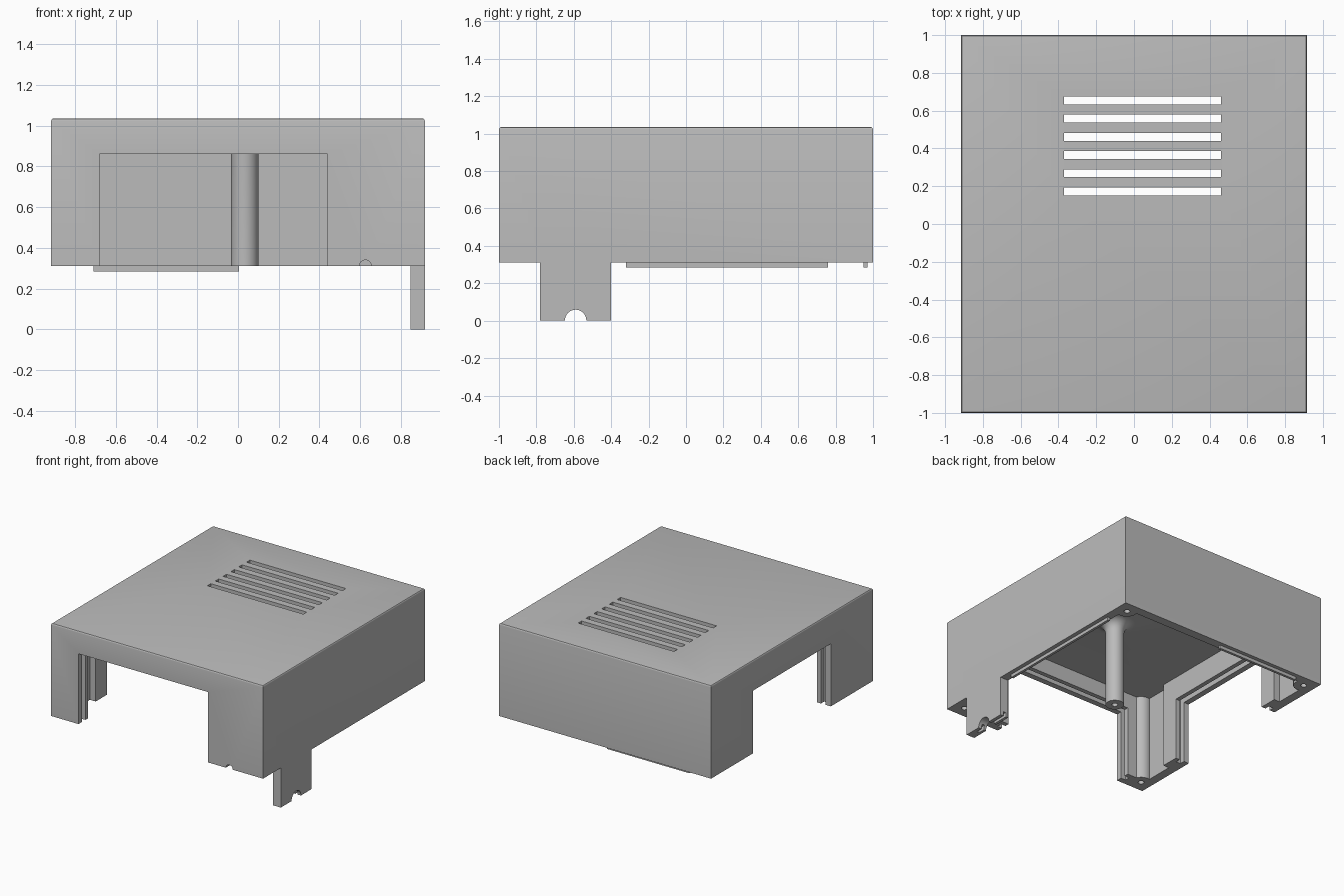
import bpy, bmesh, math

if "Cube" in bpy.data.objects:
    bpy.data.objects.remove(bpy.data.objects["Cube"], do_unlink=True)

grey = bpy.data.materials.new("plain grey")
grey.use_nodes = True
tone = (0.5, 0.5, 0.5, 1)
grey.diffuse_color = tone
grey.node_tree.nodes["Principled BSDF"].inputs["Base Color"].default_value = tone

BASE, TOP, CEIL = 0.31, 1.035, 0.98
HX, HY, WALL, PAD = 0.917, 1.0, 0.07, 0.12


def make(name, bm):
    mesh = bpy.data.meshes.new(name)
    bmesh.ops.recalc_face_normals(bm, faces=bm.faces)
    bm.to_mesh(mesh)
    bm.free()
    mesh.materials.append(grey)
    obj = bpy.data.objects.new(name, mesh)
    bpy.context.collection.objects.link(obj)
    return obj


def box(name, x, y, z, bevel_top=0):
    bm = bmesh.new()
    bmesh.ops.create_cube(bm, size=1)
    for v in bm.verts:
        v.co = [a[0] + (c + 0.5) * (a[1] - a[0]) for c, a in zip(v.co, (x, y, z))]
    if bevel_top:
        edges = [e for e in bm.edges if all(v.co.z > z[1] - 0.001 for v in e.verts)]
        bmesh.ops.bevel(bm, geom=edges, offset=bevel_top, segments=3,
                        profile=0.5, affect='EDGES')
    return make(name, bm)


def lathe(name, profile, x=0, y=0, steps=32, axis='Z', z=0):
    bm = bmesh.new()
    rings = []
    for r, h in profile:
        ring = []
        for i in range(steps):
            a = 2 * math.pi * i / steps
            u, w = r * math.cos(a), r * math.sin(a)
            off = {'X': (h, u, w), 'Y': (u, h, w), 'Z': (u, w, h)}[axis]
            ring.append(bm.verts.new((x + off[0], y + off[1], z + off[2])))
        rings.append(ring)
    for a, b in zip(rings, rings[1:]):
        for i in range(steps):
            j = (i + 1) % steps
            bm.faces.new((a[i], a[j], b[j], b[i]))
    bm.faces.new(rings[0])
    bm.faces.new(rings[-1])
    return make(name, bm)


def combine(target, other, operation):
    mod = target.modifiers.new(operation, 'BOOLEAN')
    mod.operation, mod.object, mod.solver = operation, other, 'EXACT'
    bpy.context.view_layer.update()
    graph = bpy.context.evaluated_depsgraph_get()
    mesh = bpy.data.meshes.new_from_object(target.evaluated_get(graph))
    target.modifiers.clear()
    target.data = mesh
    bpy.data.objects.remove(other, do_unlink=True)


# Open-bottomed cover
shell = box("cover_shell", (-HX, HX), (-HY, HY), (BASE, TOP), 0.012)
combine(shell, box("cavity", (WALL - HX, HX - WALL), (WALL - HY, HY - WALL),
                   (0, CEIL)), 'DIFFERENCE')

# Thick frames around the two openings, the side tab and the locating lips
front, side = (-0.68, 0.44), (-0.48, 0.48)
for part in (
    box("front_frame", (front[0] - 0.14, front[1] + 0.14), (0.02 - HY, PAD - HY), (BASE, CEIL + 0.01)),
    box("side_frame", (0.02 - HX, PAD - HX), (side[0] - 0.14, side[1] + 0.14), (BASE, CEIL + 0.01)),
    box("side_tab", (HX - WALL, HX), (-0.78, -0.4), (0, BASE + 0.1)),
    box("side_lip", (0.865, 0.885), (-0.32, 0.76), (0.285, BASE + 0.05)),
    box("back_lip", (-0.71, 0.005), (0.95, 0.97), (0.285, BASE + 0.05)),
):
    combine(shell, part, 'UNION')

# Corner screw bosses
corners = [(sx * 0.83, sy * 0.91) for sx in (-1, 1) for sy in (-1, 1)]
for x, y in corners:
    combine(shell, lathe("boss", [(0.075, BASE), (0.075, CEIL + 0.02)], x, y), 'UNION')

# Central post flaring into the ceiling
flare = [(0.067 + 0.08 * (1 - math.cos(t)), 0.9 + 0.08 * math.sin(t))
         for t in [math.pi / 2 * i / 6 for i in range(7)]]
post = [(0.067, BASE)] + flare + [(0.147, CEIL + 0.02)]
combine(shell, lathe("post", post, 0.033, -0.176), 'UNION')

# Openings, with a panel groove running round each
cuts = []
for grow, d0, d1 in ((0, -0.1, 0.2), (0.04, 0.045, 0.085)):
    cuts.append(box("front_cut", (front[0] - grow, front[1] + grow),
                    (d0 - HY, d1 - HY), (0, 0.86 + grow)))
    cuts.append(box("side_cut", (d0 - HX, d1 - HX),
                    (side[0] - grow, side[1] + grow), (0, 0.8 + grow)))

# Vent slots
for i in range(6):
    y = 0.172 + 0.0965 * i
    cuts.append(box("vent", (-0.37, 0.46), (y - 0.021, y + 0.021), (0.9, 1.2)))

# Screw holes, cable notches and the slot under the tab
for x, y in corners + [(0.033, -0.176)]:
    cuts.append(lathe("screw_hole", [(0.022, 0.2), (0.022, 0.6)], x, y, 16))
cuts.append(lathe("cable_notch", [(0.03, -0.1), (0.03, 0.2)], 0.625, -HY, 24, 'Y', BASE))
cuts.append(lathe("tab_notch", [(0.057, -0.2), (0.057, 0.1)], HX, -0.59, 32, 'X', 0.002))
cuts.append(box("tab_slot", (0.868, 0.89), (-0.7, -0.3), (-0.1, 0.035)))
for cut in cuts:
    combine(shell, cut, 'DIFFERENCE')

# Smooth round parts, crisp edges
bpy.ops.object.select_all(action='DESELECT')
shell.select_set(True)
bpy.context.view_layer.objects.active = shell
bpy.ops.object.shade_smooth_by_angle(angle=math.radians(30))
